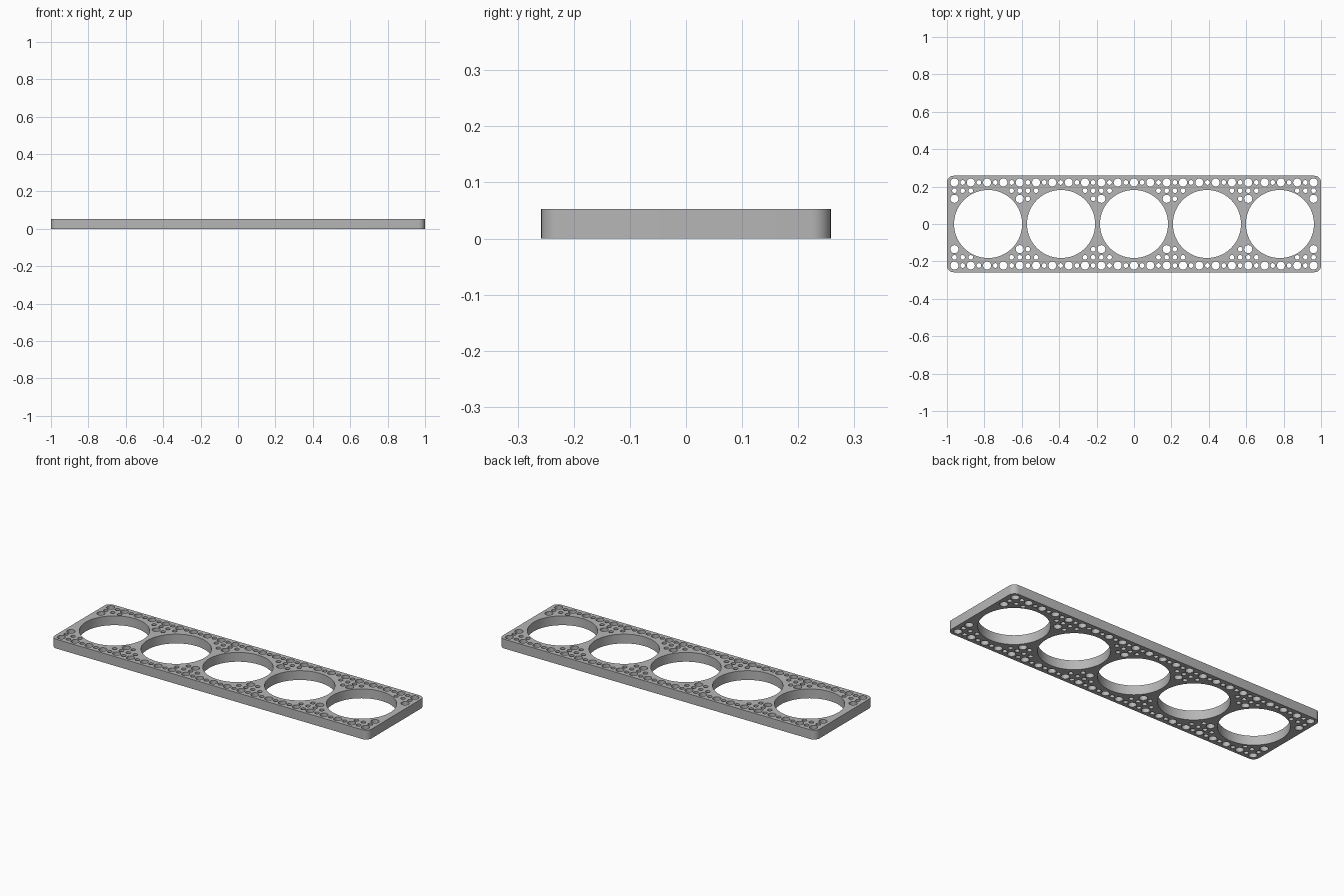
import bpy, bmesh
from math import cos, sin, pi, hypot

if "Cube" in bpy.data.objects:
    bpy.data.objects.remove(bpy.data.objects["Cube"], do_unlink=True)

HALF_X, HALF_Y, THICK, CORNER = 1.0, 0.258, 0.053, 0.035
BORE_R, BORE_STEP = 0.182, 0.39
BIG_R, SMALL_R = 0.0215, 0.0125
EDGE_X, EDGE_Y = 0.96, 0.222
STEP = EDGE_X / 22          # half the pitch of the large pin holes
CLEARANCE = 0.006

grey = bpy.data.materials.new("plate grey")
grey.use_nodes = True
colour = (0.47, 0.47, 0.47, 1)
grey.diffuse_color = colour
grey.node_tree.nodes["Principled BSDF"].inputs["Base Color"].default_value = colour

curve = bpy.data.curves.new("perforated_plate", "CURVE")
curve.dimensions = "2D"
curve.fill_mode = "BOTH"
curve.extrude = THICK / 2


def add_loop(points):
    spline = curve.splines.new("POLY")
    spline.points.add(len(points) - 1)
    for p, (x, y) in zip(spline.points, points):
        p.co = (x, y, 0, 1)
    spline.use_cyclic_u = True


def add_circle(x, y, r, sides):
    add_loop([(x + r * cos(2 * pi * i / sides), y + r * sin(2 * pi * i / sides))
              for i in range(sides)])


# Rounded plate outline
outline = []
for k, (sx, sy) in enumerate([(1, 1), (-1, 1), (-1, -1), (1, -1)]):
    for i in range(9):
        a = (k + i / 8) * pi / 2
        outline.append((sx * (HALF_X - CORNER) + CORNER * cos(a),
                        sy * (HALF_Y - CORNER) + CORNER * sin(a)))
add_loop(outline)

# Five large bores
bores = [BORE_STEP * i for i in range(-2, 3)]
for x in bores:
    add_circle(x, 0, BORE_R, 72)

# Pin holes on a half-pitch grid, kept wherever they clear the bores
for row in range(3):
    y = EDGE_Y - row * STEP
    for col in range(45):
        x = -EDGE_X + col * STEP
        r = BIG_R if row % 2 == 0 and col % 2 == 0 else SMALL_R
        if all(hypot(x - b, y) > BORE_R + r + CLEARANCE for b in bores):
            for side in (1, -1):
                add_circle(x, side * y, r, 24)

# Turn the filled profile into a clean solid mesh
plate = bpy.data.objects.new("perforated_plate", curve)
bpy.context.collection.objects.link(plate)
plate.location.z = THICK / 2
bpy.ops.object.select_all(action="DESELECT")
bpy.context.view_layer.objects.active = plate
plate.select_set(True)
bpy.ops.object.convert(target="MESH")
plate = bpy.context.view_layer.objects.active
bm = bmesh.new()
bm.from_mesh(plate.data)
bmesh.ops.remove_doubles(bm, verts=bm.verts, dist=0.0001)
bmesh.ops.recalc_face_normals(bm, faces=bm.faces)
bm.to_mesh(plate.data)
bm.free()
plate.data.materials.clear()
plate.data.materials.append(grey)
bpy.ops.object.shade_smooth_by_angle()
